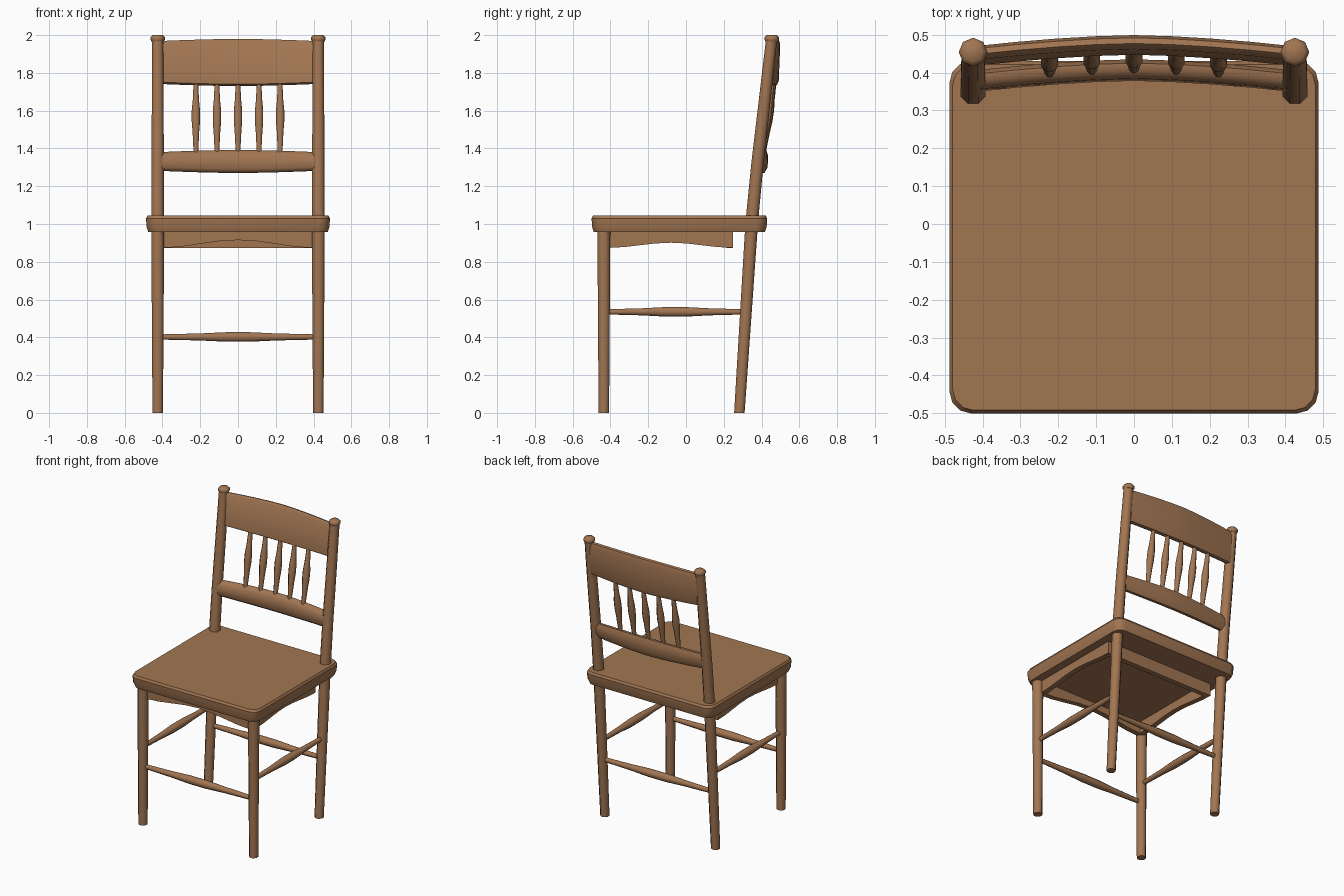
import bpy, bmesh, math

if "Cube" in bpy.data.objects:
    bpy.data.objects.remove(bpy.data.objects["Cube"])

wood = bpy.data.materials.new("wood")
wood.diffuse_color = (0.36, 0.18, 0.085, 1)
wood.use_nodes = True
wood.node_tree.nodes["Principled BSDF"].inputs["Base Color"].default_value = wood.diffuse_color


def loft(name, rings, angle=30):
    """Skin a list of equal-length point rings and cap both ends."""
    bm = bmesh.new()
    vs = [[bm.verts.new(p) for p in r] for r in rings]
    n = len(vs[0])
    for a, b in zip(vs, vs[1:]):
        for i in range(n):
            j = (i + 1) % n
            bm.faces.new((a[i], a[j], b[j], b[i]))
    bm.faces.new(vs[0])
    bm.faces.new(vs[-1])
    bmesh.ops.recalc_face_normals(bm, faces=bm.faces)
    me = bpy.data.meshes.new(name)
    bm.to_mesh(me)
    bm.free()
    me.materials.append(wood)
    ob = bpy.data.objects.new(name, me)
    bpy.context.collection.objects.link(ob)
    bpy.context.view_layer.objects.active = ob
    for o in bpy.context.selected_objects:
        o.select_set(False)
    ob.select_set(True)
    bpy.ops.object.shade_smooth_by_angle(angle=math.radians(angle))
    return ob


def tube(name, pts, axis="z", sides=8, turn=0.5):
    """Turned part: pts are (x, y, z, radius), rings lie across the axis."""
    rings = []
    for x, y, z, r in pts:
        ring = []
        for i in range(sides):
            t = 2 * math.pi * (i + turn) / sides
            c, s = r * math.cos(t), r * math.sin(t)
            ring.append({"z": (x + c, y + s, z),
                         "x": (x, y + c, z + s),
                         "y": (x + c, y, z + s)}[axis])
        rings.append(ring)
    return loft(name, rings, 50)


def lerp(a, b, t):
    return a + (b - a) * t


# Seat: rounded slab with softened rim
def seat_ring(z, inset, rad=0.055):
    x, y0, y1 = 0.487 - inset, -0.5 + inset, 0.43 - inset
    ring = []
    for k, (cx, cy) in enumerate([(x - rad, y1 - rad), (rad - x, y1 - rad),
                                  (rad - x, y0 + rad), (x - rad, y0 + rad)]):
        for i in range(4):
            t = math.pi / 2 * (k + i / 3)
            ring.append((cx + rad * math.cos(t), cy + rad * math.sin(t), z))
    return ring


loft("seat", [seat_ring(z, i) for z, i in
              [(0.957, 0.012), (0.985, 0.003), (1.03, 0), (1.045, 0.008)]])

LX = 0.425   # leg centre in x
FY = -0.435  # front leg centre in y

# Bulging spindle profile along its length
BULGE = [(0, 0.015), (0.25, 0.02), (0.42, 0.027), (0.58, 0.027), (0.75, 0.02), (1, 0.015)]

for side, s in (("left", -1), ("right", 1)):
    # Legs, back posts and turned caps
    tube("front_leg_" + side, [(s * LX, FY, 0, 0.030), (s * LX, FY, 0.97, 0.037)])
    tube("back_post_" + side, [(s * LX, y, z, r) for y, z, r in
         [(0.2825, 0, 0.030), (0.345, 0.96, 0.036), (0.353, 1.06, 0.036),
          (0.379, 1.33, 0.035), (0.416, 1.65, 0.034), (0.452, 1.97, 0.032)]])
    tube("post_cap_" + side, [(s * LX, 0.454, z, r) for z, r in
         [(1.963, 0.031), (1.975, 0.038), (1.988, 0.038), (2.0, 0.026)]], turn=0)
    # Side stretcher
    tube("side_stretcher_" + side,
         [(s * LX, lerp(-0.42, 0.31, t), 0.535, r) for t, r in BULGE], "y")
    # Side apron with arched lower edge
    rings = []
    for i in range(9):
        t = i / 8
        y = lerp(-0.41, 0.25, t)
        zb = 0.874 + 0.027 * math.sin(math.pi * t) ** 2
        rings.append([(s * x, y, z) for x, z in
                      [(0.385, zb), (0.42, zb), (0.42, 0.965), (0.385, 0.965)]])
    loft("side_apron_" + side, rings)

# Front and back stretchers
for name, y in (("front_stretcher", FY), ("back_stretcher", 0.309)):
    tube(name, [(lerp(-0.41, 0.41, t), y, 0.402, r) for t, r in BULGE], "x")

# Front apron (arched) and back apron (straight)
for name, y, rise in (("front_apron", -0.435, 0.042), ("back_apron", 0.215, 0)):
    rings = []
    for i in range(9):
        t = i / 8
        x = lerp(-0.41, 0.41, t)
        zb = 0.873 + rise * math.sin(math.pi * t) ** 2
        rings.append([(x, y, zb), (x, y + 0.035, zb),
                      (x, y + 0.035, 0.965), (x, y, 0.965)])
    loft(name, rings)


# Curved back rails: section (y, z) bowed backward and taller in the middle
def bow(x):
    return -0.028 * (abs(x) / 0.41) ** 1.6


def rail(name, section):
    zc = sum(z for y, z in section) / len(section)
    rings = []
    for i in range(9):
        x = lerp(-0.41, 0.41, i / 8)
        d = bow(x)
        rings.append([(x, y + d, z + (0.4 if z > zc else -0.4) * d * (1 if abs(z - zc) > 0.03 else 0.3))
                      for y, z in section])
    loft(name, rings, 50)


rail("top_rail", [(0.447, 1.74), (0.462, 1.73), (0.482, 1.735), (0.491, 1.76),
                  (0.499, 1.95), (0.492, 1.975), (0.477, 1.98), (0.462, 1.965)])
rail("lower_rail", [(0.378, 1.29), (0.395, 1.27), (0.415, 1.27), (0.432, 1.30),
                    (0.435, 1.36), (0.425, 1.392), (0.405, 1.392), (0.384, 1.37)])

# Back spindles
for k in range(5):
    x = 0.1115 * (k - 2)
    tube("back_spindle_%d" % (k + 1),
         [(x, lerp(0.41, 0.467, t) + bow(x), lerp(1.375, 1.75, t), r) for t, r in
          [(0, 0.013), (0.3, 0.019), (0.45, 0.024), (0.6, 0.024), (0.75, 0.018), (1, 0.013)]])
